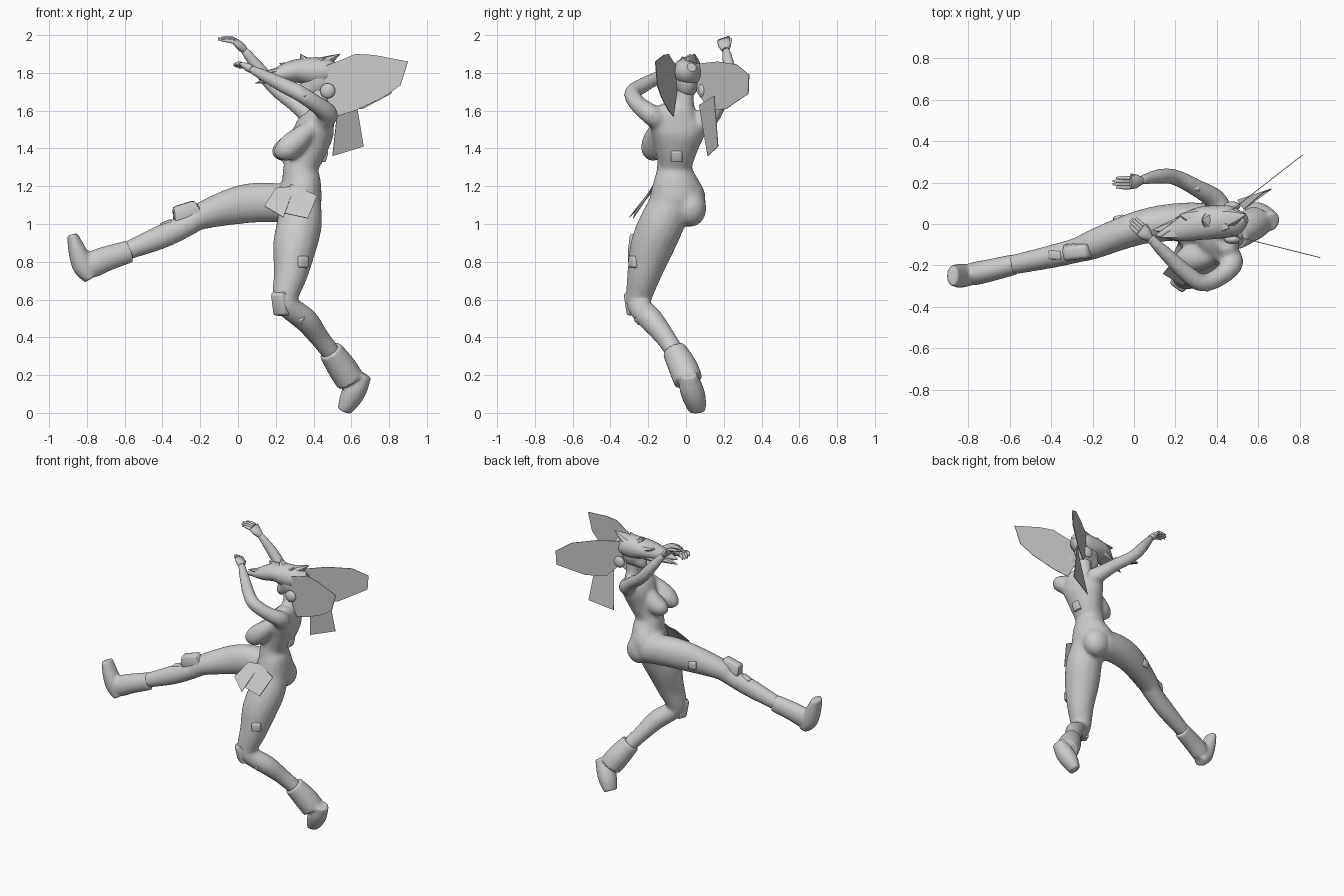
import bpy, bmesh, math
from mathutils import Vector, Matrix

cube = bpy.data.objects.get("Cube")
if cube:
    bpy.data.objects.remove(cube, do_unlink=True)

grey = bpy.data.materials.new("plain grey")
grey.use_nodes = True
grey.diffuse_color = (.6, .6, .6, 1)
grey.node_tree.nodes["Principled BSDF"].inputs["Base Color"].default_value = grey.diffuse_color


def finish(name, bm, voxel=0, smooth_steps=0, angle=None):
    """Turn a bmesh into an object, optionally fused into one skin."""
    bmesh.ops.recalc_face_normals(bm, faces=bm.faces)
    mesh = bpy.data.meshes.new(name)
    bm.to_mesh(mesh)
    bm.free()
    mesh.materials.append(grey)
    obj = bpy.data.objects.new(name, mesh)
    bpy.context.collection.objects.link(obj)
    if voxel:
        fuse = obj.modifiers.new("fuse", "REMESH")
        fuse.mode = "VOXEL"
        fuse.voxel_size = voxel
        fuse.use_smooth_shade = True
        soften = obj.modifiers.new("soften", "SMOOTH")
        soften.iterations = smooth_steps
    elif angle:
        bpy.ops.object.select_all(action="DESELECT")
        obj.select_set(True)
        bpy.context.view_layer.objects.active = obj
        bpy.ops.object.shade_smooth_by_angle(angle=math.radians(angle))
    return obj


def catmull(p, q, r, s, t):
    return q + (r - p) * (t / 2) + (p * 2 - q * 5 + r * 4 - s) * (t * t / 2) + (q * 3 - p - r * 3 + s) * (t ** 3 / 2)


def loft(bm, keys, side=(0, 1, 0), steps=4, sides=16):
    """Smooth tube; each key is centre, half width along side, optional half depth."""
    keys = [Vector(k if len(k) == 5 else (*k, k[3])) for k in keys]
    padded = [keys[0], *keys, keys[-1]]
    path = [catmull(*padded[i:i + 4], s / steps) for i in range(len(keys) - 1) for s in range(steps)]
    path.append(keys[-1])
    rings = []
    for i, k in enumerate(path):
        before, after = path[max(i - 1, 0)], path[min(i + 1, len(path) - 1)]
        along = (Vector(after[:3]) - Vector(before[:3])).normalized()
        u = Vector(side)
        u = (u - along * u.dot(along)).normalized()
        v = along.cross(u)
        ring = []
        for n in range(sides):
            a = math.tau * n / sides
            ring.append(bm.verts.new(Vector(k[:3]) + u * k[3] * math.cos(a) + v * k[4] * math.sin(a)))
        rings.append(ring)
    for low, high in zip(rings, rings[1:]):
        for n in range(sides):
            m = (n + 1) % sides
            bm.faces.new((low[n], low[m], high[m], high[n]))
    bm.faces.new(rings[0][::-1])
    bm.faces.new(rings[-1])


def ball(bm, centre, size, turn=0):
    place = Matrix.Translation(centre) @ Matrix.Rotation(turn, 4, "Y") @ Matrix.Diagonal((*size, 1))
    bmesh.ops.create_uvsphere(bm, u_segments=20, v_segments=12, radius=1, matrix=place)


def sheet(name, points):
    """Thin flat panel."""
    bm = bmesh.new()
    bm.faces.new([bm.verts.new(p) for p in points])
    thick = finish(name, bm).modifiers.new("thickness", "SOLIDIFY")
    thick.thickness = .004
    thick.offset = 0


def fin(name, y, slope, outline):
    """Upright panel swept sideways along x."""
    sheet(name, [(x, y + slope * (x - .47), z) for x, z in outline])


def pad(name, centre, normal, up, size):
    """Bevelled block with its outer face along normal."""
    n = Vector(normal).normalized()
    u = Vector(up)
    u = (u - n * u.dot(n)).normalized()
    turn = Matrix((u.cross(n), u, n)).transposed().to_4x4()
    bm = bmesh.new()
    bmesh.ops.create_cube(bm, size=1, matrix=Matrix.Translation(centre) @ turn @ Matrix.Diagonal((*size, 1)))
    top = [f for f in bm.faces if f.calc_center_median().dot(n) > Vector(centre).dot(n) + size[2] * .4]
    for v in top[0].verts:
        v.co = v.co.lerp(top[0].calc_center_median(), .25)
    bmesh.ops.bevel(bm, geom=bm.edges[:], offset=min(size) * .2, segments=2, affect="EDGES", profile=.5)
    finish(name, bm, angle=40)


# Body: torso, legs and arms fused into one skin
bm = bmesh.new()
chest_side = (-.2, 1, 0)
loft(bm, [(.33, -.045, 1.04, .12, .09), (.325, -.045, 1.13, .152, .118), (.335, -.055, 1.22, .125, .105),
          (.333, -.06, 1.3, .094, .093), (.375, -.05, 1.4, .115, .098), (.405, -.04, 1.5, .15, .105),
          (.43, -.035, 1.57, .145, .075), (.43, -.015, 1.62, .065, .05), (.425, 0, 1.74, .043, .05)], chest_side)
# Bust swelling out of the upper chest
for y, shift in ((-.165, 0), (-.03, -.01)):
    loft(bm, [(.4, y + .02, 1.52, .04), (.32, y, 1.45, .062), (.262, y - .008, 1.4, .066),
              (.222 + shift, y - .012, 1.385, .05), (.19 + shift, y - .015, 1.38, .018)])
# Buttocks
for y in (.025, -.075):
    ball(bm, (.35, y, 1.085), (.092, .084, .1))
loft(bm, [(.3, .015, 1.1, .092, .1), (.15, .005, 1.115, .09, .106), (0, -.025, 1.1, .082, .102), (-.2, -.1, 1.04, .072),
          (-.27, -.125, .995, .062), (-.41, -.16, .93, .056, .064), (-.6, -.2, .853, .048)])
loft(bm, [(.33, -.08, 1.11, .11), (.325, -.13, 1, .12), (.3, -.18, .88, .116), (.28, -.22, .74, .092),
          (.25, -.25, .61, .069), (.27, -.245, .56, .063), (.36, -.182, .49, .065), (.43, -.11, .4, .054),
          (.5, -.05, .31, .05)], (1, 0, 0))
left_arm = [(.43, -.13, 1.54, .06), (.475, -.185, 1.58, .056), (.42, -.25, 1.63, .047), (.33, -.285, 1.69, .044),
            (.25, -.235, 1.73, .042), (.15, -.14, 1.78, .034), (.07, -.06, 1.82, .024)]
right_arm = [(.42, .06, 1.54, .06), (.39, .12, 1.56, .053), (.31, .17, 1.63, .044), (.2, .225, 1.715, .04),
             (.12, .23, 1.81, .037), (.03, .21, 1.925, .024)]
for arm in (left_arm, right_arm):
    loft(bm, arm, (0, 0, 1))
finish("body", bm, .011, 12)


# Hands: flat palm, four fingers and a thumb
def hand(name, wrist, knuckle, tip, side):
    w, k, t, s = map(Vector, (wrist, knuckle, tip, side))
    bm = bmesh.new()
    loft(bm, [(*w, .02, .02), (*w.lerp(k, .5), .034, .022), (*k, .034, .014)], side)
    for i in range(4):
        off = s.normalized() * (i - 1.5) * .016
        reach = .8 + .2 * (i in (1, 2))
        loft(bm, [(*(k + off), .011), (*(k.lerp(t, reach * .5) + off + Vector((0, 0, .003))), .01),
                  (*(k.lerp(t, reach) + off), .005)], side, sides=8)
    thumb = w.lerp(k, .3) + s.normalized() * .02
    loft(bm, [(*thumb, .012), (*(thumb + s.normalized() * .02 + (k - w) * .6), .006)], side, sides=8)
    finish(name, bm, angle=50)


hand("left_hand", (.075, -.065, 1.818), (.03, -.025, 1.84), (-.015, .02, 1.835), (.5, .6, -.3))
hand("right_hand", (.035, .21, 1.92), (-.02, .2, 1.972), (-.105, .2, 1.98), (0, 1, .35))

# Boots: shaft fused with the foot
kick_shaft = [(-.573, -.195, .855, .05, .06), (-.7, -.225, .815, .055, .067), (-.77, -.24, .785, .056, .07),
              (-.805, -.247, .765, .05, .055)]
kick_foot = [(-.78, -.245, .71, .045, .035), (-.815, -.248, .77, .056, .058),
             (-.848, -.25, .85, .058, .05), (-.878, -.25, .945, .05, .028)]
stand_shaft = [(.488, -.062, .33, .066), (.55, -.015, .24, .078), (.595, .012, .17, .078)]
stand_foot = [(.67, .012, .205, .045, .04), (.63, .025, .14, .062, .06), (.595, .045, .075, .062, .058),
              (.563, .06, .01, .048, .036)]
for name, shaft, foot, side in (("kicking_boot", kick_shaft, kick_foot, (0, 1, 0)),
                                ("standing_boot", stand_shaft, stand_foot, (.45, 1, 0))):
    bm = bmesh.new()
    loft(bm, shaft, side)
    loft(bm, foot, side)
    finish(name, bm, .009, 5)

# Head with a tapered chin
bm = bmesh.new()
ball(bm, (.42, .005, 1.765), (.09, .066, .1))
loft(bm, [(.41, .005, 1.75, .06, .07), (.36, 0, 1.7, .045, .045), (.335, 0, 1.67, .02, .02)])
finish("head", bm, .009, 6)

# Hair: one swept mass with spiky tips
bm = bmesh.new()
loft(bm, [(.54, .03, 1.83, .025), (.49, .015, 1.81, .07, .065), (.41, .01, 1.805, .08, .078),
          (.31, 0, 1.81, .078, .062), (.22, -.03, 1.79, .055, .045), (.11, -.055, 1.77, .006)])
roots = Vector((.38, .01, 1.81))
tips = [(.09, -.03, 1.745), (.13, -.065, 1.805), (.22, .045, 1.85), (.33, .02, 1.9),
        (.54, .045, 1.9), (.46, -.02, 1.885), (.2, .03, 1.75)]
for tip in tips:
    t = Vector(tip)
    loft(bm, [(*roots, .06), (*roots.lerp(t, .55), .045, .03), (*t, .002)], sides=8)
finish("hair", bm, angle=35)

# Ear pods
for name, y in (("left_ear_pod", -.075), ("right_ear_pod", .087)):
    bm = bmesh.new()
    ball(bm, (.475, y, 1.705), (.04, .022, .04))
    finish(name, bm, angle=60)

# Large head fins and trailing ribbon
fin("left_fin", -.055, -.25, [(.47, 1.84), (.55, 1.87), (.62, 1.9), (.72, 1.895), (.9, 1.86), (.86, 1.735),
                              (.77, 1.67), (.62, 1.6), (.52, 1.57), (.45, 1.7)])
fin("right_fin", .065, .78, [(.48, 1.85), (.6, 1.86), (.73, 1.845), (.815, 1.79), (.81, 1.69),
                             (.66, 1.61), (.55, 1.6), (.46, 1.7)])
sheet("ribbon", [(.53, .07, 1.63), (.62, .15, 1.68), (.665, .17, 1.41), (.5, .115, 1.36)])

# Hip flaps
sheet("front_flap", [(.28, -.17, 1.21), (.42, -.2, 1.15), (.37, -.28, 1.03), (.23, -.27, 1.06)])
sheet("side_flap", [(.2, -.165, 1.19), (.3, -.17, 1.2), (.24, -.3, 1.035), (.14, -.24, 1.095)])

# Knee guards and pouches
x_axis, z_axis = (1, 0, 0), (0, 0, 1)
pad("kicking_knee_guard", (-.275, -.135, 1.07), (-.3, -.1, 1), (1, .1, .35), (.085, .16, .08))
pad("kicking_shin_guard", (-.38, -.15, 1), (-.4, -.1, 1), x_axis, (.05, .08, .03))
pad("standing_knee_guard", (.225, -.28, .58), (-.6, -.8, -.2), z_axis, (.1, .15, .06))
pad("standing_shin_guard", (.315, -.245, .495), (-.5, -.6, -.6), x_axis, (.05, .08, .03))
pad("back_pouch", (.455, -.05, 1.36), (1, 0, -.3), z_axis, (.07, .075, .035))
pad("standing_thigh_pouch", (.34, -.275, .8), (.5, -.85, 0), z_axis, (.075, .075, .045))
pad("kicking_thigh_pouch", (-.07, .02, 1.08), (-.2, 1, 0), z_axis, (.07, .07, .045))
pad("left_arm_pouch", (.355, -.305, 1.69), (.5, -.6, .3), z_axis, (.045, .045, .03))
pad("right_arm_pouch", (.3, .175, 1.67), (.3, .5, .8), x_axis, (.04, .045, .03))
